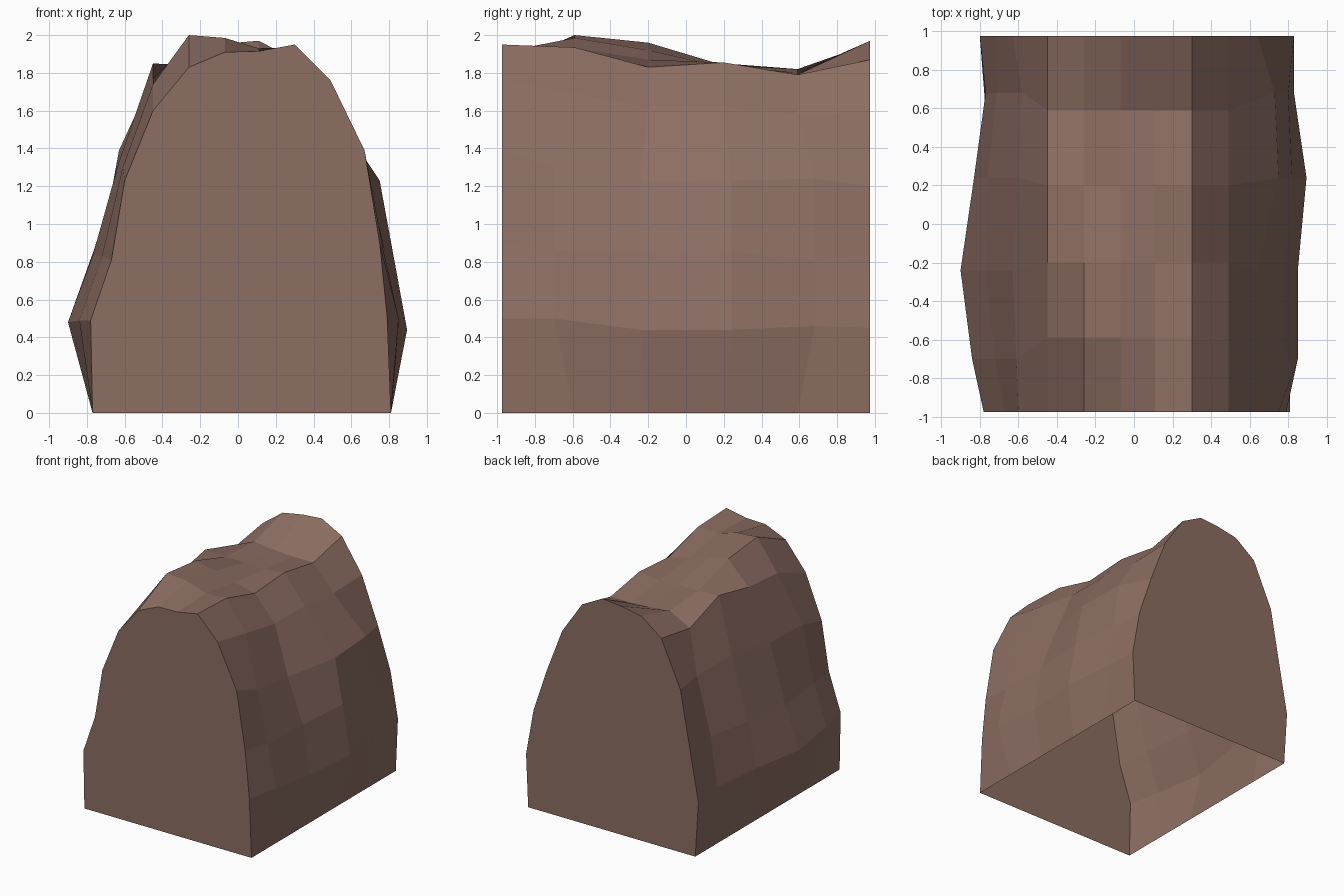
import bpy
import bmesh

# Remove the default object
default_cube = bpy.data.objects.get("Cube")
if default_cube:
    bpy.data.objects.remove(default_cube, do_unlink=True)


def make_material(name, colour):
    material = bpy.data.materials.new(name)
    material.use_nodes = True
    material.diffuse_color = colour
    material.node_tree.nodes["Principled BSDF"].inputs["Base Color"].default_value = colour
    return material


# Stations from front to back: the crest and foot are evenly spaced, the flanks wander
crest_stations = (-.975, -.59, -.2, .2, .59, .975)
flank_stations = (-.975, -.7, -.24, .24, .68, .975)

# Rows of points along the rock, ordered from the right foot over the crest to the left foot
rows = []


def add_row(stations, across, heights):
    rows.append(list(zip(across, stations, heights)))


def add_foot(x):
    add_row(crest_stations, [x] * len(crest_stations), [0] * len(crest_stations))


# Right flank
add_foot(-.77)
add_row(flank_stations, (-.78, -.84, -.9, -.83, -.77, -.8), (.49, .49, .48, .49, .48, .47))
add_row(flank_stations, (-.67, -.72, -.77, -.76, -.71, -.72), (.81, .83, .83, .87, .9, .9))
add_row(flank_stations, (-.6, -.61, -.63, -.6, -.58, -.63), (1.23, 1.3, 1.33, 1.4, 1.38, 1.39))

# Uneven crest: each straight column has its own heights
crest = {
    -.45: (1.6, 1.74, 1.77, 1.85, 1.72, 1.78),
    -.26: (1.83, 2, 1.96, 1.84, 1.82, 1.92),
    -.07: (1.91, 1.985, 1.92, 1.84, 1.8, 1.955),
    .11: (1.915, 1.93, 1.87, 1.83, 1.79, 1.97),
    .3: (1.95, 1.935, 1.83, 1.855, 1.79, 1.87),
    .49: (1.76, 1.69, 1.62, 1.62, 1.58, 1.59),
}
for x, heights in crest.items():
    add_row(crest_stations, [x] * len(heights), heights)

# Left flank
add_row(flank_stations, (.67, .67, .64, .75, .73, .64), (1.39, 1.3, 1.22, 1.23, 1.24, 1.2))
add_row(flank_stations, (.75, .77, .78, .82, .8, .76), (.9, .86, .85, .85, .81, .84))
add_row(flank_stations, (.79, .85, .85, .895, .83, .83), (.5, .5, .44, .44, .46, .45))
add_foot(.81)

# Skin the rows with flat quads, leaving the underside open
bm = bmesh.new()
grid = [[bm.verts.new(point) for point in row] for row in rows]
for row, following in zip(grid, grid[1:]):
    for i in range(len(row) - 1):
        bm.faces.new((row[i], following[i], following[i + 1], row[i + 1]))

# Flat front and back ends
bm.faces.new([row[0] for row in reversed(grid)])
bm.faces.new([row[-1] for row in grid])
bm.normal_update()

mesh = bpy.data.meshes.new("rock_mound")
bm.to_mesh(mesh)
bm.free()
mesh.materials.append(make_material("rock_brown", (.266, .156, .125, 1)))
rock = bpy.data.objects.new("rock_mound", mesh)
bpy.context.collection.objects.link(rock)
